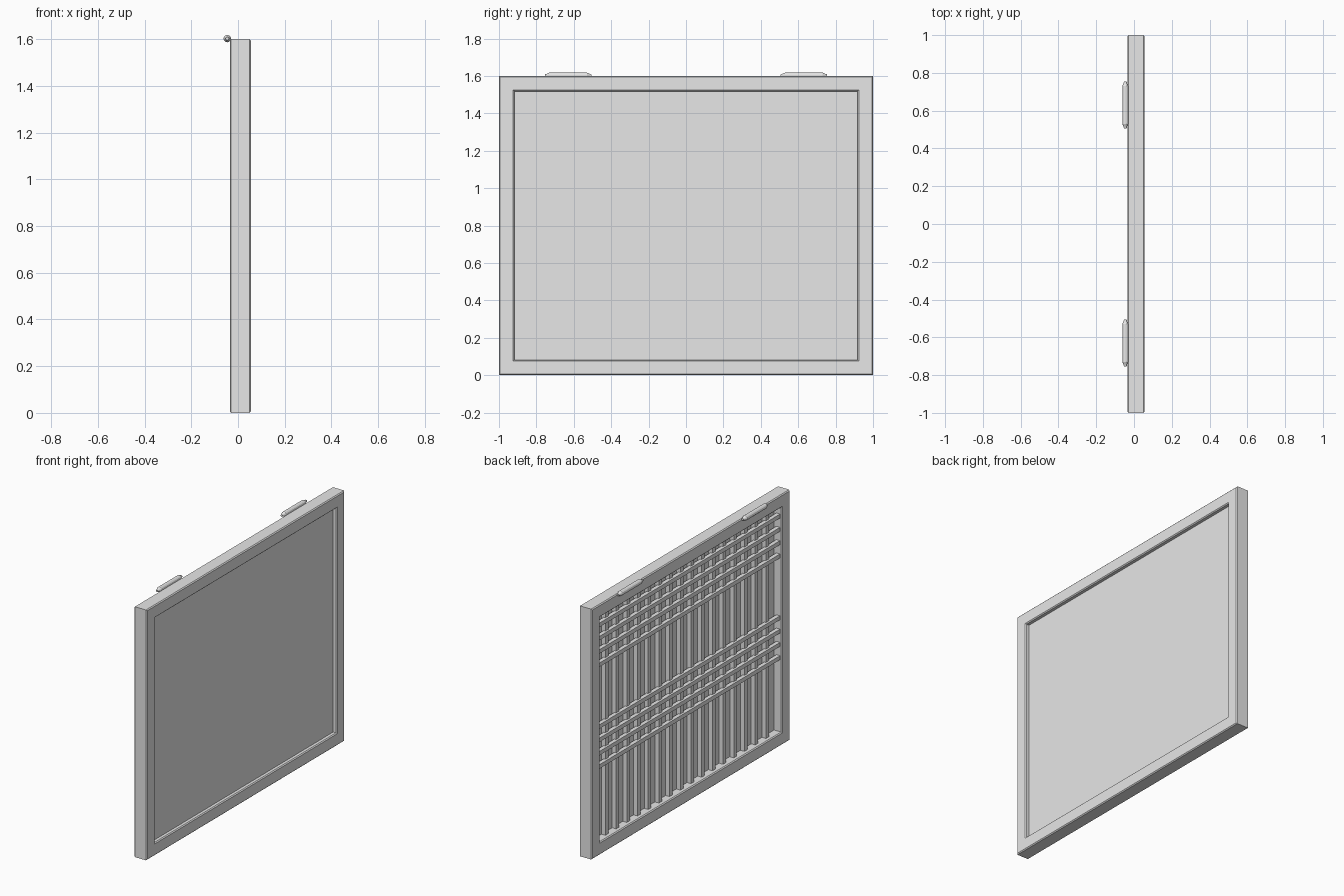
import bpy
import bmesh
import math
from mathutils import Vector

if "Cube" in bpy.data.objects:
    bpy.data.objects.remove(bpy.data.objects["Cube"])

grey = bpy.data.materials.new("light grey")
grey.use_nodes = True
grey.diffuse_color = (0.8, 0.8, 0.8, 1)
grey.node_tree.nodes["Principled BSDF"].inputs["Base Color"].default_value = (0.8, 0.8, 0.8, 1)

BACK, FRONT = -0.035, 0.055     # frame thickness along x
HALF, TOP = 1.0, 1.6            # half width along y, height
RAIL, BEV = 0.082, 0.006        # frame rail width, edge chamfer
INNER = HALF - RAIL


def finish(name, bm):
    bmesh.ops.recalc_face_normals(bm, faces=bm.faces)
    mesh = bpy.data.meshes.new(name)
    bm.to_mesh(mesh)
    bm.free()
    mesh.materials.append(grey)
    obj = bpy.data.objects.new(name, mesh)
    bpy.context.collection.objects.link(obj)
    return obj


def box(name, low, high):
    bm = bmesh.new()
    bmesh.ops.create_cube(bm, size=1)
    low, high = Vector(low), Vector(high)
    for v in bm.verts:
        v.co = (low + high) / 2 + v.co * (high - low)
    return finish(name, bm)


def bridge(bm, rings):
    # joins each closed ring of vertices to the next one
    for a, b in zip(rings, rings[1:]):
        for i in range(len(a)):
            j = (i + 1) % len(a)
            bm.faces.new((a[i], a[j], b[j], b[i]))


# Outer frame: chamfered section swept around four mitred corners
section = [(BACK + BEV, 0), (BACK, BEV), (BACK, RAIL - BEV), (BACK + BEV, RAIL),
           (FRONT - BEV, RAIL), (FRONT, RAIL - BEV), (FRONT, BEV), (FRONT - BEV, 0)]
bm = bmesh.new()
corners = []
for sy, sz in ((-1, -1), (1, -1), (1, 1), (-1, 1)):
    corners.append([bm.verts.new((x, sy * (HALF - d), TOP / 2 + sz * (TOP / 2 - d)))
                    for x, d in section])
bridge(bm, corners + corners[:1])
finish("outer_frame", bm)

# Backing panel
box("backing_panel", (0.02, -INNER, RAIL), (0.03, INNER, TOP - RAIL))

# Vertical lattice bars, evenly spaced
COUNT = 16
step = 2 * INNER / (COUNT + 1)
for i in range(COUNT):
    y = -INNER + step * (i + 1)
    box(f"vertical_bar_{i + 1}", (-0.008, y - 0.015, RAIL), (0.02, y + 0.015, TOP - RAIL))

# Horizontal lattice bars in two groups of four
for group, start in (("lower", 0.555), ("upper", 1.205)):
    for i in range(4):
        z = start + 0.085 * i
        box(f"{group}_horizontal_bar_{i + 1}",
            (-0.022, -INNER, z - 0.013), (0.004, INNER, z + 0.013))


# Hinge barrels with tapered ends, on the top back edge
def hinge(name, centre_y):
    profile = [(-0.124, 0.007), (-0.115, 0.009), (-0.1, 0.016),
               (0.1, 0.016), (0.115, 0.009), (0.124, 0.007)]
    sides = 12
    bm = bmesh.new()
    rings = []
    for y, r in profile:
        rings.append([bm.verts.new((-0.046 + r * math.cos(a), centre_y + y,
                                    1.602 + r * math.sin(a)))
                      for a in (math.tau * k / sides for k in range(sides))])
    bridge(bm, rings)
    bm.faces.new(rings[0])
    bm.faces.new(rings[-1])
    finish(name, bm)


hinge("front_hinge", -0.63)
hinge("rear_hinge", 0.63)
